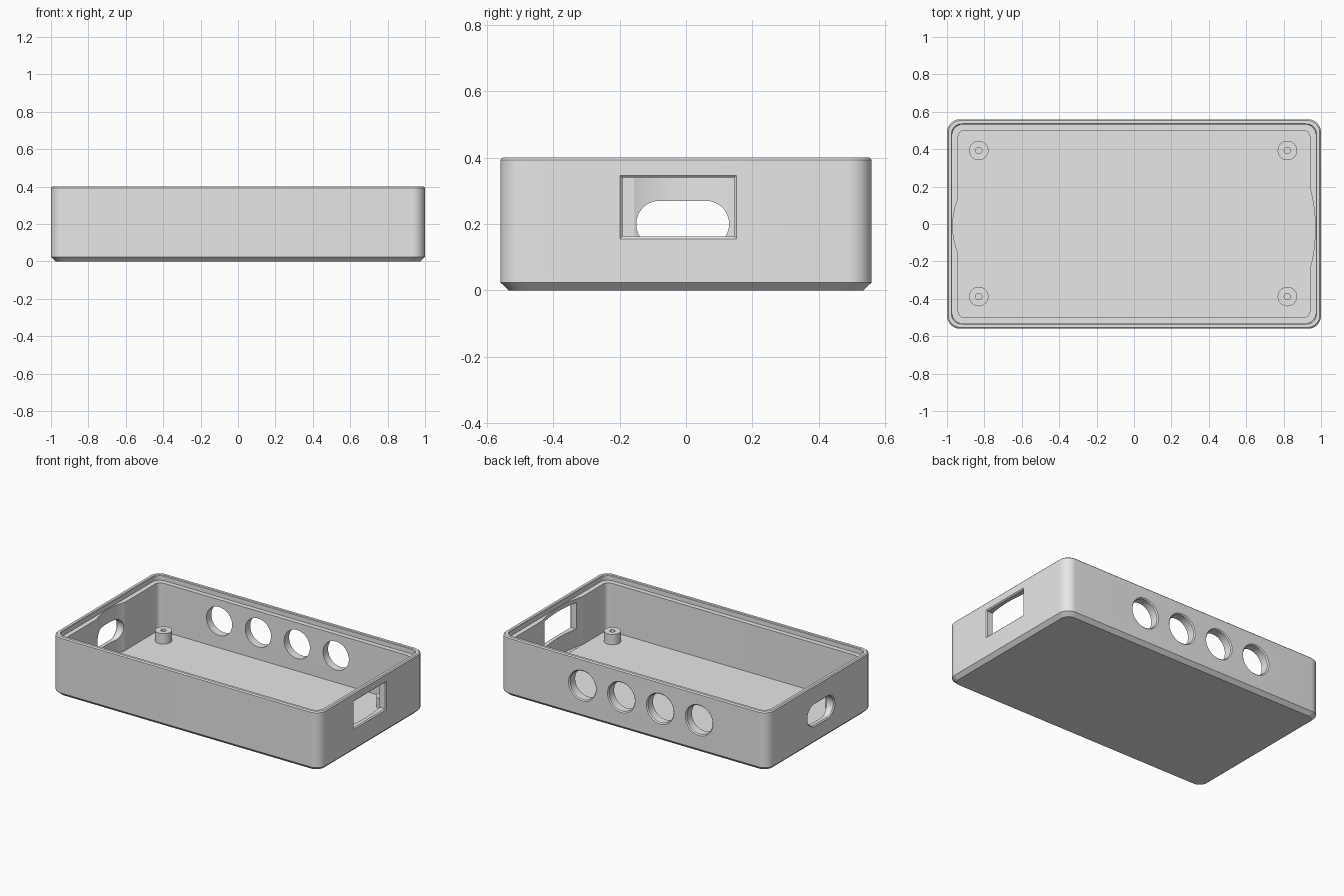
import bpy, bmesh, math
from mathutils import Vector

cube = bpy.data.objects.get("Cube")
if cube:
    bpy.data.objects.remove(cube, do_unlink=True)

# One plain grey plastic
GREY = (0.8, 0.8, 0.8, 1.0)
plastic = bpy.data.materials.new("grey_plastic")
plastic.use_nodes = True
plastic.diffuse_color = GREY
plastic.node_tree.nodes["Principled BSDF"].inputs["Base Color"].default_value = GREY

HALF_X, HALF_Y, HEIGHT = 1.0, 0.56, 0.4
WALL, LIP, FLOOR, LEDGE = 0.06, 0.028, 0.04, 0.365
CORNER = 0.07


def rounded_rect(hx, hy, r, n=12):
    """Outline of a rectangle with rounded corners; r = hx = hy gives a circle."""
    pts = []
    steps = range(n + 1) if r > 0 else [0]
    for k, (sx, sy) in enumerate([(1, 1), (-1, 1), (-1, -1), (1, -1)]):
        for i in steps:
            a = math.radians(90 * (k + i / n))
            p = (sx * (hx - r) + r * math.cos(a), sy * (hy - r) + r * math.sin(a))
            if not pts or math.dist(p, pts[-1]) > 1e-5:
                pts.append(p)
    if math.dist(pts[0], pts[-1]) < 1e-5:
        pts.pop()
    return pts


def loft(name, rings):
    """Skin a chain of equal-length rings and cap both ends."""
    bm = bmesh.new()
    loops = [[bm.verts.new(p) for p in ring] for ring in rings]
    for a, b in zip(loops, loops[1:]):
        for i in range(len(a)):
            j = (i + 1) % len(a)
            bm.faces.new((a[i], a[j], b[j], b[i]))
    bm.faces.new(loops[0][::-1])
    bm.faces.new(loops[-1])
    bmesh.ops.recalc_face_normals(bm, faces=bm.faces)
    mesh = bpy.data.meshes.new(name)
    bm.to_mesh(mesh)
    bm.free()
    mesh.materials.append(plastic)
    obj = bpy.data.objects.new(name, mesh)
    bpy.context.collection.objects.link(obj)
    return obj


def activate(obj):
    bpy.ops.object.select_all(action='DESELECT')
    obj.select_set(True)
    bpy.context.view_layer.objects.active = obj


def cut(body, cutter):
    cutter.hide_render = True
    mod = body.modifiers.new("cut", 'BOOLEAN')
    mod.operation, mod.solver, mod.object = 'DIFFERENCE', 'EXACT', cutter
    activate(body)
    bpy.ops.object.modifier_apply(modifier=mod.name)
    bpy.data.objects.remove(cutter, do_unlink=True)


def opening(axis, side, centre, hu, hv, r, chamfer=0.007):
    """Cutter through one wall, with a chamfer on the outside."""
    face = HALF_X if axis == 'x' else HALF_Y
    rings = []
    for depth, grow in [(face - 0.1, 0), (face - chamfer, 0), (face + 0.01, chamfer + 0.01)]:
        ring = []
        for u, v in rounded_rect(hu + grow, hv + grow, r + grow if r else 0):
            u, v, w = u + centre[0], v + centre[1], side * depth
            ring.append(Vector((w, u, v) if axis == 'x' else (u, w, v)))
        rings.append(ring)
    return loft("opening_cutter", rings)


def wall_hollow(side, centre_y, half_chord):
    """Cutter for the shallow curved hollow inside an end wall."""
    reach = HALF_X - LIP - 0.003
    sag = reach - (HALF_X - WALL)
    radius = (half_chord ** 2 + sag ** 2) / (2 * sag)
    limit = math.asin(half_chord / radius) * 1.15
    arc = [limit * (i / 12 - 1) for i in range(25)]
    pts = [(side * (reach - radius + radius * math.cos(a)),
            centre_y + radius * math.sin(a)) for a in arc]
    return loft("hollow_cutter", [[Vector((x, y, z)) for x, y in pts]
                                  for z in (FLOOR + 0.001, LEDGE + 0.01)])


# Tray: outside, rim, stepped lip, inner wall and floor in one skin
section = [(0.025, 0), (0, 0.024), (0, HEIGHT - 0.007), (0.007, HEIGHT),
           (LIP - 0.004, HEIGHT), (LIP, HEIGHT - 0.004), (LIP, LEDGE),
           (WALL, LEDGE), (WALL, FLOOR)]
tray = loft("enclosure_tray", [
    [Vector((x, y, z)) for x, y in
     rounded_rect(HALF_X - d, HALF_Y - d, max(CORNER - d * 0.6, 0.03))]
    for d, z in section])

# Hollows behind the end openings
cut(tray, wall_hollow(1, -0.023, 0.22))
cut(tray, wall_hollow(-1, -0.01, 0.147))

# Rectangular port, rounded slot and the row of round holes
cut(tray, opening('x', 1, (-0.023, 0.251), 0.169, 0.089, 0))
cut(tray, opening('x', -1, (-0.01, 0.2), 0.14, 0.07, 0.07))
for i in range(4):
    cut(tray, opening('y', 1, (-0.49 + 0.29 * i, 0.22), 0.096, 0.096, 0.096))

# Screw posts with blind pilot holes
parts = [tray]
for x, x_name in [(-0.83, "right"), (0.82, "left")]:
    for y, y_name in [(-0.388, "front"), (0.393, "back")]:
        parts.append(loft(f"screw_post_{y_name}_{x_name}", [
            [Vector((x + u, y + v, z)) for u, v in rounded_rect(r, r, r, 8)]
            for r, z in [(0.052, FLOOR - 0.01), (0.052, 0.11), (0.017, 0.11),
                         (0.017, FLOOR + 0.005)]]))

for part in parts:
    activate(part)
    bpy.ops.object.shade_smooth_by_angle(angle=math.radians(12.5))
